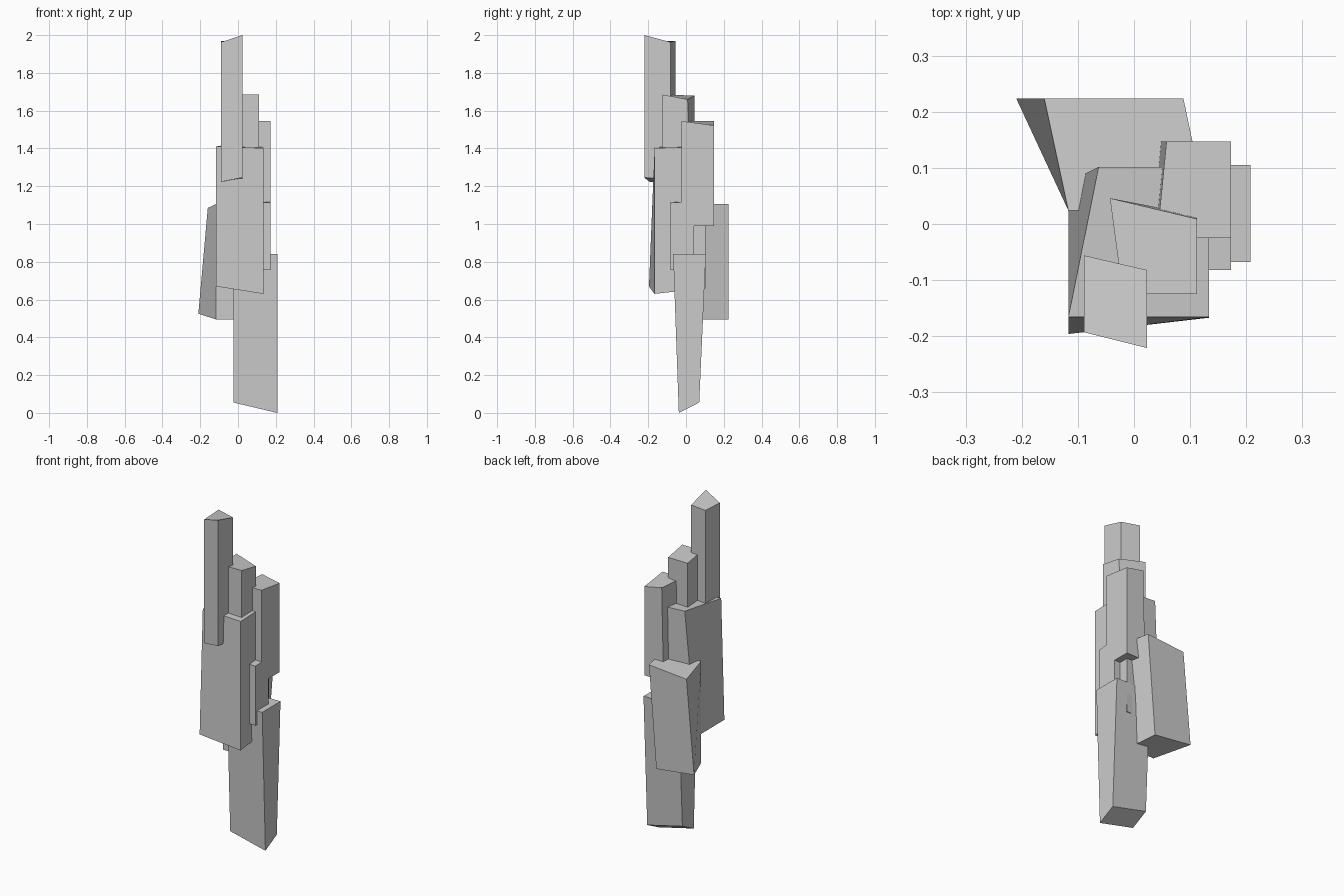
import bpy


def block(name, bottom, top):
    """Hewn prism; corners in order front-left, front-right, back-right, back-left."""
    faces = [(3, 2, 1, 0), (4, 5, 6, 7)]
    faces += [(i, (i + 1) % 4, (i + 1) % 4 + 4, i + 4) for i in range(4)]
    mesh = bpy.data.meshes.new(name)
    mesh.from_pydata(bottom + top, [], faces)
    mesh.update()
    ob = bpy.data.objects.new(name, mesh)
    bpy.context.collection.objects.link(ob)
    return ob


def corners(x0, x1, y0, y1, zs):
    """Rectangular end with a separate height for each corner."""
    return [(x, y, z) for (x, y), z in
            zip(((x0, y0), (x1, y0), (x1, y1), (x0, y1)), zs)]


# tallest front shard
plan = [(-.089, -.193), (.023, -.221), (.023, -.082), (-.089, -.056)]
block("front_spire",
      [(x, y, z) for (x, y), z in zip(plan, (1.223, 1.246, 1.235, 1.22))],
      [(x, y, z) for (x, y), z in zip(plan, (1.963, 2.0, 1.963, 1.97))])

# second shard, rooted in the main slab
block("middle_spire",
      [(-.02, -.125, 1.2), (.112, -.125, 1.2), (.112, .016, 1.2), (-.043, .046, 1.2)],
      [(-.02, -.125, 1.685), (.112, -.125, 1.685), (.112, .009, 1.66), (-.043, .046, 1.68)])

# third shard on the right
block("right_spire",
      corners(.046, .173, -.025, .147, (.99,) * 4),
      [(.041, -.025, 1.545), (.173, -.025, 1.545), (.173, .147, 1.522), (.058, .147, 1.545)])

# large central slab
block("main_slab",
      [(-.117, -.196, .67), (.134, -.167, .63), (.134, .102, .66), (-.117, .074, .67)],
      [(-.117, -.166, 1.41), (.134, -.166, 1.402), (.134, .102, 1.41), (-.063, .102, 1.42)])

# small shard on the right flank
block("side_shard",
      corners(.02, .173, -.082, .043, (.757,) * 4),
      corners(.02, .173, -.082, .043, (1.12, 1.112, 1.12, 1.12)))

# leaning rear slab
block("rear_slab",
      [(-.117, .024, .495), (.06, .024, .495), (.04, .224, .495), (-.21, .224, .525)],
      [(-.117, .024, 1.105), (.13, .024, 1.105), (.088, .224, 1.105), (-.16, .224, 1.085)])

# tapering base shard
block("base_shard",
      corners(-.025, .208, -.038, .07, (.055, 0, .055, .11)),
      corners(-.025, .208, -.068, .105, (.84,) * 4))
